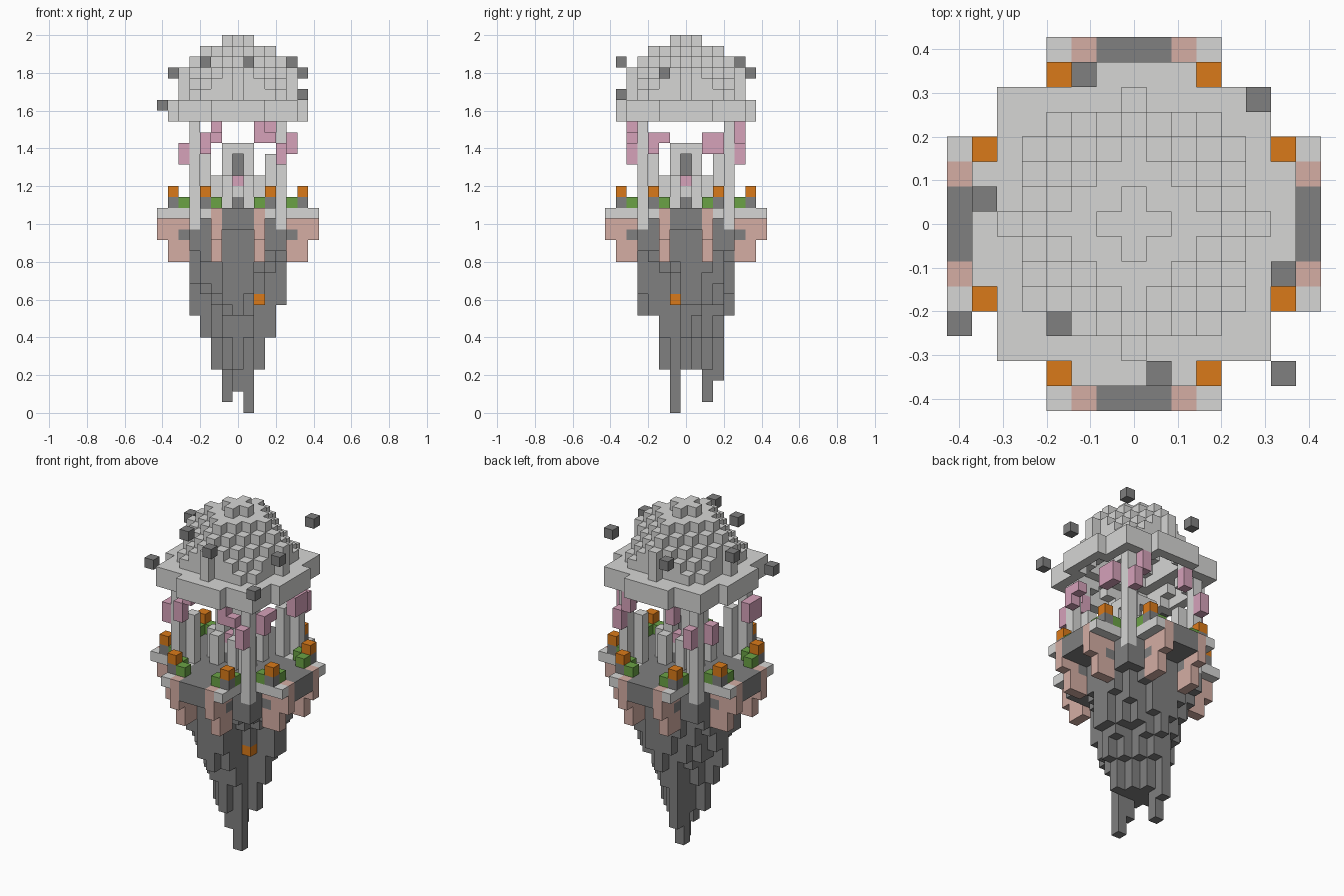
import bpy, bmesh, random
from mathutils import Vector

if "Cube" in bpy.data.objects:
    bpy.data.objects.remove(bpy.data.objects["Cube"])
random.seed(4)
U = 2 / 35  # size of one block


def material(name, rgb):
    m = bpy.data.materials.new(name)
    m.use_nodes = True
    m.diffuse_color = (*rgb, 1)
    bsdf = m.node_tree.nodes["Principled BSDF"]
    bsdf.inputs["Base Color"].default_value = (*rgb, 1)
    bsdf.inputs["Roughness"].default_value = 0.9
    return m


LIGHT = material("light_stone", (0.67, 0.67, 0.66))
DARK = material("dark_stone", (0.215, 0.215, 0.215))
CLAY = material("pink_clay", (0.66, 0.42, 0.37))
PETAL = material("blossom_pink", (0.67, 0.36, 0.49))
ORANGE = material("lantern_orange", (0.70, 0.195, 0.01))
GREEN = material("leaf_green", (0.145, 0.36, 0.06))

cells = {}  # block position -> (part name, material)


def put(part, mat, i, j, k0, k1=None):
    for k in range(k0, (k0 if k1 is None else k1) + 1):
        cells[i, j, k] = (part, mat)


def grid(n):
    return [(i, j) for i in range(-n, n + 1) for j in range(-n, n + 1)]


def mirrored(a, b):
    """All eight reflections of a position."""
    return {(s * p, t * q) for p, q in ((a, b), (b, a)) for s in (1, -1) for t in (1, -1)}


# Hanging rock: columns that end lower near the middle, with a few long tips
depth = [4, 4, 4, 7, 9, 10, 12, 14, 15]
tips = {(1, -1): 0, (-1, 2): 1, (0, -1): 2, (-1, 3): 3, (0, -3): 9, (4, 0): 10}
for i, j in grid(4):
    s = abs(i) + abs(j)
    low = tips.get((i, j), depth[s] + (random.randint(0, 2) if s > 3 and i * j else 0))
    if i >= 2 and j < 0:
        low = max(low, s + 9)
    put("hanging_rock", DARK, i, j, min(low, 15), 17)
put("hanging_rock", DARK, 2, -1, 11, 17)
put("rock_ember", ORANGE, 2, -1, 10)

# Four buttress arms: a thin dark deck between hanging clay panels
for a in range(5, 8):
    for b in range(-2, 3):
        for i, j in ((a, b), (-a, b), (b, a), (b, -a)):
            if abs(b) < 2:
                put("buttress_deck", DARK, i, j, 17)
                continue
            put("buttress_panel", CLAY, i, j, 16 if a == 7 else 14, 17)
            if a == 5:
                put("buttress_knot", DARK, i, j, 16)

# Terrace: light rim around a dark floor, with stripes through the rim
terrace = {(i, j) for i, j in grid(7)
           if min(abs(i), abs(j)) <= 3 or max(abs(i), abs(j)) <= 4}
for i, j in terrace:
    rim = any((i + p, j + q) not in terrace for p, q in grid(1))
    m, n = max(abs(i), abs(j)), min(abs(i), abs(j))
    if m == 7 and n == 2:
        put("terrace_stripe", CLAY, i, j, 18)
    elif rim and not (m == 7 and n <= 1):
        put("terrace_rim", LIGHT, i, j, 18)
    else:
        put("terrace_floor", DARK, i, j, 18)

# Pillars at the four corners, each with a shorter one inside
for i, j in mirrored(4, 4):
    put("pillar", LIGHT, i, j, 17, 26)
for i, j in mirrored(3, 3):
    put("inner_pillar", LIGHT, i, j, 19, 23)

# Lanterns and shrubs
for i, j in mirrored(6, 3):
    put("lantern_base", DARK, i, j, 19)
    put("lantern_light", ORANGE, i, j, 20)
for i, j in mirrored(6, 2) | mirrored(5, 3):
    put("shrub", GREEN, i, j, 19)

# Central shrine: corner posts around a dark core, open on four sides
for i, j in grid(1):
    put("shrine_base", DARK, i, j, 19)
    put("shrine_step", LIGHT, i, j, 20)
    put("shrine_roof", LIGHT, i, j, 24)
for i, j in mirrored(1, 1):
    put("shrine_post", LIGHT, i, j, 21, 23)
for i, j in mirrored(2, 1):
    put("shrine_wall", LIGHT, i, j, 19, 21)
put("shrine_core", DARK, 0, 0, 22, 23)
for i, j in mirrored(1, 0):
    put("shrine_offering", PETAL, i, j, 21)

# Dome: stepped diamond layers over a square eave with arms, hollow inside
reach = {34: 1, 33: 3, 32: 4, 31: 5, 30: 6, 29: 7}
solid = set()
for k in range(27, 35):
    for i, j in grid(6):
        m, n = max(abs(i), abs(j)), min(abs(i), abs(j))
        inside = m <= 5 or n <= 2
        if k in reach:
            inside = m * m + n * n <= 25 and m + n <= reach[k]
        if inside:
            solid.add((i, j, k))
for i, j, k in solid:
    around = [(i + p, j + q, k) for p, q in grid(1)] + [(i, j, k + 1)]
    if not all(c in solid for c in around):
        put("dome", LIGHT, i, j, k)

# Blossoms hanging below the eave
for i, j, k0, k1 in ((4, -5, 23, 24), (5, -3, 24, 25), (3, -5, 25, 25), (2, -5, 25, 26),
                     (-2, -5, 26, 26), (-3, -5, 24, 25), (-5, -3, 23, 24), (5, -2, 25, 25),
                     (5, 3, 24, 25), (5, 2, 24, 25), (4, 5, 23, 24), (3, 5, 25, 26),
                     (-4, 5, 23, 24), (-2, 5, 25, 26), (-5, 3, 23, 24), (-5, -4, 23, 24)):
    put("blossom", PETAL, i, j, k0, k1)

# Loose stones floating around the dome
for i, j, k in ((-2, 6, 31), (5, 5, 32), (-6, 1, 31), (6, -2, 31),
                (-7, -4, 28), (-3, -4, 32), (1, -6, 32), (6, -6, 29)):
    put("floating_stone", DARK, i, j, k)

# Turn the blocks into one mesh per part, keeping only outer faces
AXES = [Vector(v) for v in ((1, 0, 0), (0, 1, 0), (0, 0, 1))]
for part in sorted({p for p, _ in cells.values()}):
    bm = bmesh.new()
    for c, (p, mat) in cells.items():
        if p != part:
            continue
        part_mat = mat
        centre = Vector(c) + Vector((0, 0, 0.5))
        for a in range(3):
            for s in (1, -1):
                d = AXES[a] * s
                if tuple(int(v) for v in Vector(c) + d) in cells:
                    continue
                e, f = AXES[(a + 1) % 3] / 2, AXES[(a + 2) % 3] / 2 * s
                mid = centre + d / 2
                bm.faces.new([bm.verts.new((mid + o) * U)
                              for o in (-e - f, e - f, e + f, f - e)])
    bmesh.ops.remove_doubles(bm, verts=bm.verts, dist=U / 100)
    mesh = bpy.data.meshes.new(part)
    bm.to_mesh(mesh)
    bm.free()
    mesh.materials.append(part_mat)
    bpy.context.collection.objects.link(bpy.data.objects.new(part, mesh))
